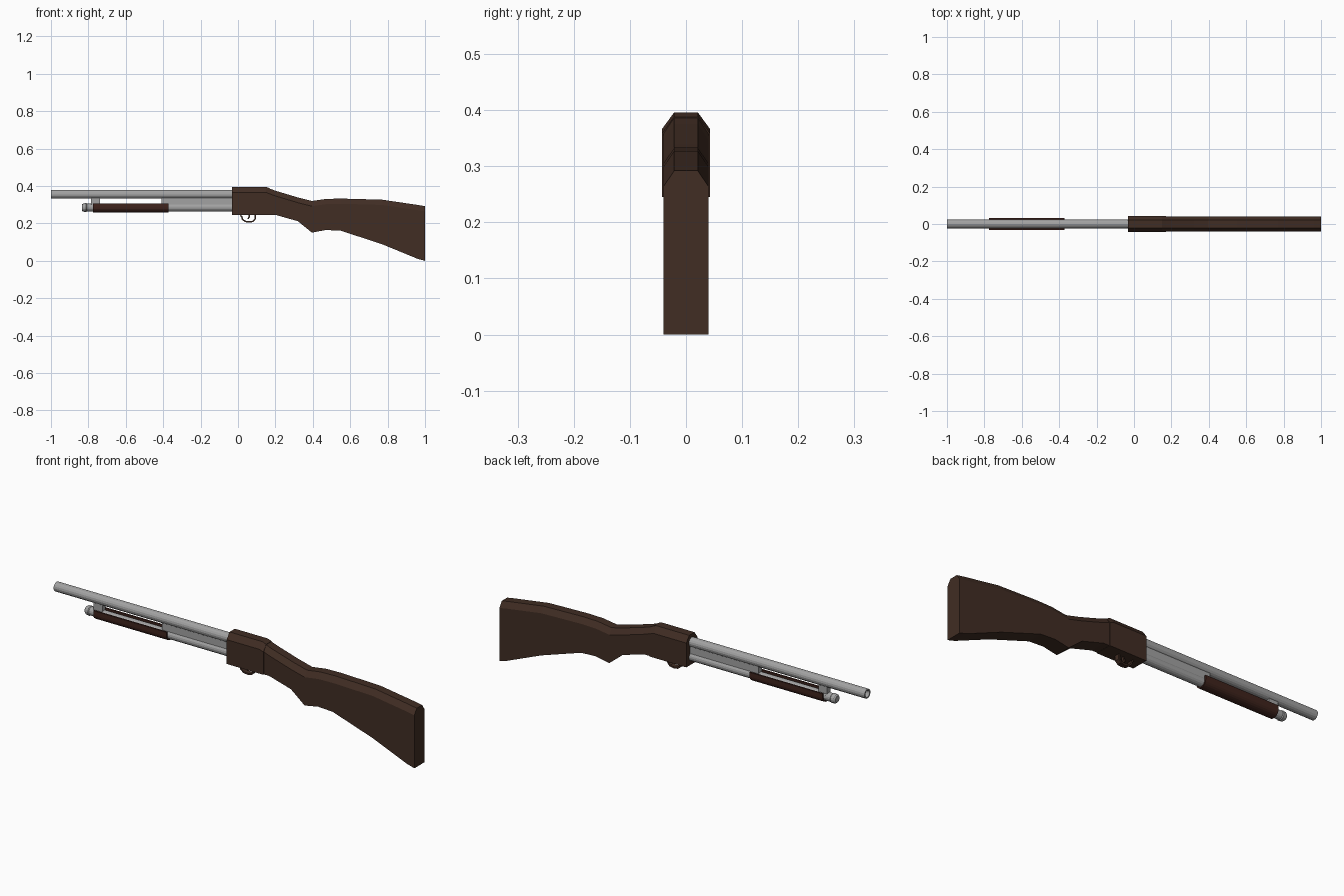
import bpy, bmesh, math
from mathutils import Vector

cube = bpy.data.objects.get("Cube")
if cube:
    bpy.data.objects.remove(cube, do_unlink=True)


def material(name, rgb):
    m = bpy.data.materials.new(name)
    m.use_nodes = True
    m.diffuse_color = (*rgb, 1)
    m.node_tree.nodes["Principled BSDF"].inputs["Base Color"].default_value = (*rgb, 1)
    return m


WOOD = material("dark walnut", (0.052, 0.026, 0.017))
GRIP = material("reddish brown", (0.05, 0.017, 0.012))
STEEL = material("grey steel", (0.36, 0.36, 0.36))


def finish(name, bm, mat):
    bmesh.ops.recalc_face_normals(bm, faces=bm.faces)
    mesh = bpy.data.meshes.new(name)
    bm.to_mesh(mesh)
    bm.free()
    mesh.materials.append(mat)
    obj = bpy.data.objects.new(name, mesh)
    bpy.context.collection.objects.link(obj)
    return obj


def loft(name, sections, mat, cap=True, closed=False):
    """Skin a list of equal-length closed loops of points."""
    bm = bmesh.new()
    rings = [[bm.verts.new(p) for p in s] for s in sections]
    n = len(rings[0])
    pairs = list(zip(rings, rings[1:]))
    if closed:
        pairs.append((rings[-1], rings[0]))
    for a, b in pairs:
        for i in range(n):
            j = (i + 1) % n
            bm.faces.new((a[i], a[j], b[j], b[i]))
    if cap and not closed:
        bm.faces.new(rings[0])
        bm.faces.new(rings[-1])
    return finish(name, bm, mat)


def lathe(name, profile, z, mat, sides=16):
    """Turn (x, radius) pairs about an axis along x."""
    angles = [math.tau * i / sides for i in range(sides)]
    return loft(name, [[(x, r * math.cos(a), z + r * math.sin(a)) for a in angles]
                       for x, r in profile], mat)


def box(name, x0, x1, half, z0, z1, mat):
    return loft(name, [[(x, -half, z0), (x, half, z0), (x, half, z1), (x, -half, z1)]
                       for x in (x0, x1)], mat)


# Receiver and stock: one chamfered section swept along the length
def section(x, bottom, top, half, drop):
    flat = 0.021
    return [(x, -half, bottom), (x, half, bottom), (x, half, top - drop),
            (x, flat, top), (x, -flat, top), (x, -half, top - drop)]


loft("receiver", [section(-0.032, 0.245, 0.396, 0.043, 0.03),
                  section(0.15, 0.245, 0.396, 0.043, 0.03),
                  section(0.17, 0.245, 0.388, 0.043, 0.03)], WOOD)

stock = [(0.165, 0.246, 0.388), (0.2, 0.246, 0.375), (0.32, 0.212, 0.339),
         (0.395, 0.151, 0.32), (0.47, 0.165, 0.331), (0.55, 0.161, 0.333),
         (0.77, 0.089, 0.327), (0.96, 0.011, 0.299)]
loft("stock", [section(x, b, t, 0.04, 0.028) for x, b, t in stock], WOOD)
loft("butt_pad", [section(0.96, 0.011, 0.299, 0.04, 0.028),
                  section(1.0, 0.0, 0.292, 0.04, 0.028)], WOOD)

# Barrel with a bored muzzle
lathe("barrel", [(-0.92, 0.017), (-1.0, 0.017), (-1.0, 0.0235), (-0.03, 0.0235)],
      0.356, STEEL)

# Magazine tube with a grooved, rounded end cap
lathe("magazine_tube", [(-0.78, 0.022), (-0.03, 0.022)], 0.285, STEEL)
lathe("magazine_cap", [(-0.835, 0.016), (-0.828, 0.022), (-0.812, 0.024),
                       (-0.808, 0.021), (-0.782, 0.021), (-0.775, 0.022)],
      0.285, STEEL)

# Supports joining the barrel and the magazine tube
box("barrel_rib", -0.41, -0.03, 0.013, 0.295, 0.345, STEEL)
box("front_lug", -0.787, -0.738, 0.013, 0.295, 0.345, STEEL)


# Sliding fore-end: an open-topped trough around the tube
def trough(x, steps=10):
    arc = [math.pi * (1 + i / steps) for i in range(steps + 1)]
    outer = [(x, 0.031 * math.cos(a), 0.286 + 0.028 * math.sin(a)) for a in arc]
    inner = [(x, 0.023 * math.cos(a), 0.286 + 0.023 * math.sin(a)) for a in reversed(arc)]
    return ([(x, -0.031, 0.307)] + outer + [(x, 0.031, 0.307), (x, 0.023, 0.307)]
            + inner + [(x, -0.023, 0.307)])


loft("fore_end", [trough(-0.775), trough(-0.372)], GRIP)


# Trigger guard and trigger: flat strips following a path in the xz plane
def strip(name, path, thick, half, mat):
    pts = [Vector((x, 0, z)) for x, z in path]
    sections = []
    for i, p in enumerate(pts):
        run = (pts[min(i + 1, len(pts) - 1)] - pts[max(i - 1, 0)]).normalized()
        off = Vector((-run.z, 0, run.x)) * thick / 2
        side = Vector((0, half, 0))
        sections.append([p + off - side, p + off + side, p - off + side, p - off - side])
    return loft(name, sections, mat)


strip("trigger_guard", [(0.012, 0.242), (0.02, 0.238), (0.024, 0.222), (0.038, 0.211),
                        (0.06, 0.208), (0.08, 0.211), (0.091, 0.222), (0.092, 0.25)],
      0.008, 0.012, WOOD)
strip("trigger", [(0.062, 0.25), (0.06, 0.235), (0.053, 0.224)], 0.008, 0.006, WOOD)
